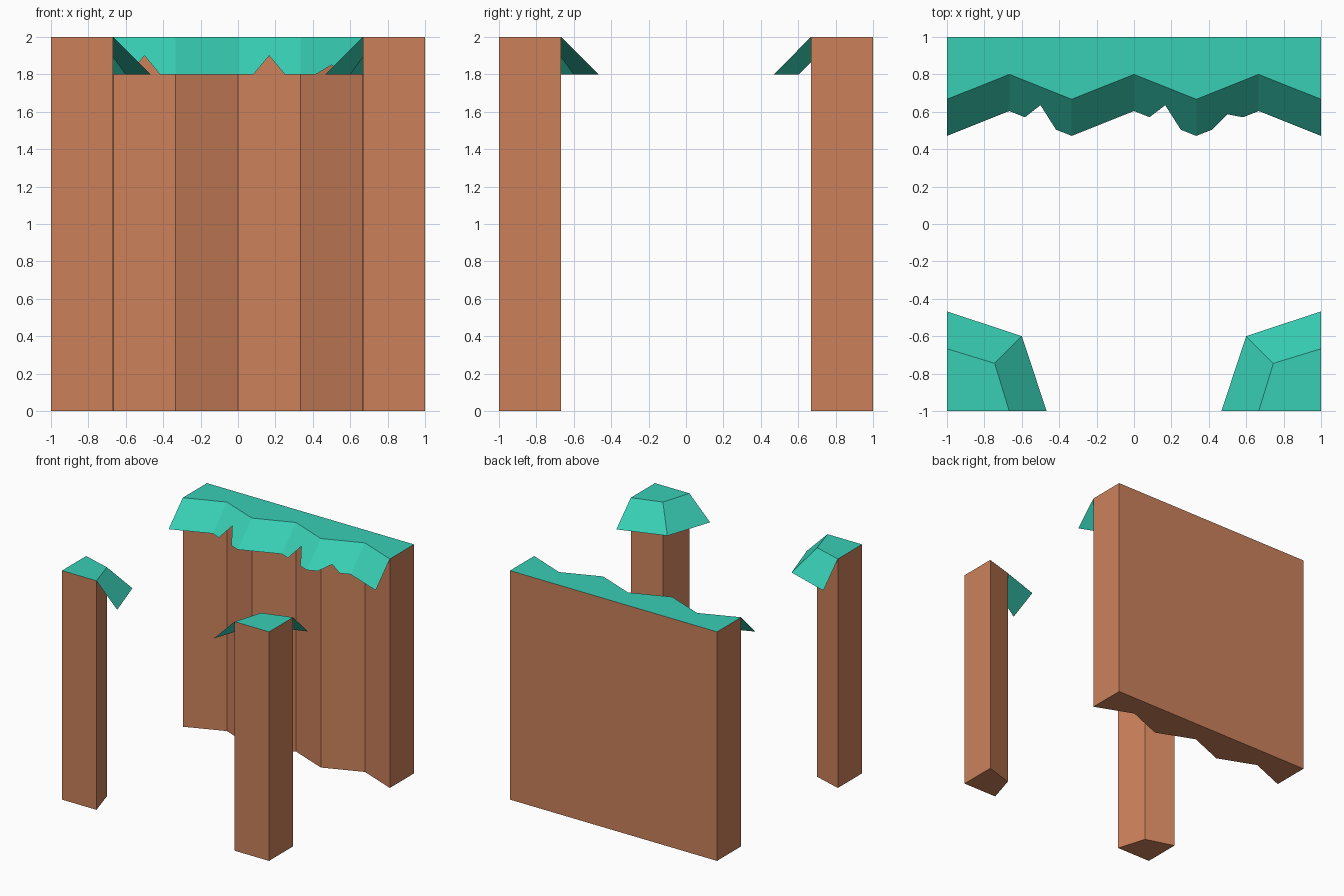
import bpy

if "Cube" in bpy.data.objects:
    bpy.data.objects.remove(bpy.data.objects["Cube"])

TOP, DROP, REACH = 2.0, 0.2, 0.196


def material(name, color):
    m = bpy.data.materials.new(name)
    m.diffuse_color = (*color, 1)
    m.use_nodes = True
    m.node_tree.nodes["Principled BSDF"].inputs["Base Color"].default_value = m.diffuse_color
    return m


dirt = material("dirt", (0.60, 0.22, 0.105))
grass = material("grass", (0.04, 0.62, 0.46))


def make_object(name, faces, mat):
    """Build a flat-shaded mesh from polygons, sharing equal corners."""
    index, polys = {}, []
    for face in faces:
        polys.append([index.setdefault(tuple(round(c, 4) for c in p), len(index))
                      for p in face])
        if len(set(polys[-1])) < 3:
            polys.pop()
    mesh = bpy.data.meshes.new(name)
    mesh.from_pydata(list(index), [], polys)
    mesh.materials.append(mat)
    mesh.validate()
    obj = bpy.data.objects.new(name, mesh)
    bpy.context.collection.objects.link(obj)
    return obj


def dirt_block(name, outline):
    """Upright prism; its top is covered by the grass cap."""
    faces = [[(x, y, 0) for x, y in reversed(outline)]]
    for (ax, ay), (bx, by) in zip(outline, outline[1:] + outline[:1]):
        faces.append([(ax, ay, 0), (bx, by, 0), (bx, by, TOP), (ax, ay, TOP)])
    make_object(name, faces, dirt)


def grass_cap(name, outline, lips):
    """Flat top plus thin sloping lips given as (a, b, lower edge points)."""
    faces = [[(x, y, TOP) for x, y in outline]]
    for a, b, low in lips:
        faces.append(low + [(*b, TOP), (*a, TOP)])
    make_object(name, faces, grass)


# Back wall with a zigzag front
front = [(-1 + i / 3, 0.8 if i % 2 else 0.667) for i in range(7)]
wall = front + [(1, 1), (-1, 1)]
dirt_block("back_wall", wall)

# Ragged lip: torn notches per segment as (x, z)
notches = {
    1: [(-0.583, 1.8), (-0.5, 1.9), (-0.417, 1.8)],
    3: [(0.083, 1.8), (0.167, 1.9), (0.25, 1.8)],
    4: [(0.417, 1.8), (0.5, 1.85), (0.583, 1.8)],
}
lips = []
for i, (a, b) in enumerate(zip(front, front[1:])):
    low = []
    for x, z in [(a[0], TOP - DROP)] + notches.get(i, []) + [(b[0], TOP - DROP)]:
        y = a[1] + (b[1] - a[1]) * (x - a[0]) / (b[0] - a[0])
        low.append((x, y - REACH * (TOP - z) / DROP, z))
    lips.append((a, b, low))
grass_cap("back_wall_grass", wall, lips)

# Front corner pillars, mirrored left and right
pillar = [(-1, -1), (-0.667, -1), (-0.745, -0.745), (-1, -0.667)]
rim = [(-0.467, -1), (-0.6, -0.6), (-1, -0.467)]
for side, s in (("left", 1), ("right", -1)):
    outline = [(s * x, y) for x, y in pillar]
    upper = outline[1:]
    lower = [(s * x, y, TOP - DROP) for x, y in rim]
    if s < 0:
        outline.reverse()
        upper.reverse()
        lower.reverse()
    dirt_block(side + "_pillar", outline)
    grass_cap(side + "_pillar_grass", outline,
              [(upper[i], upper[i + 1], lower[i:i + 2]) for i in range(2)])
